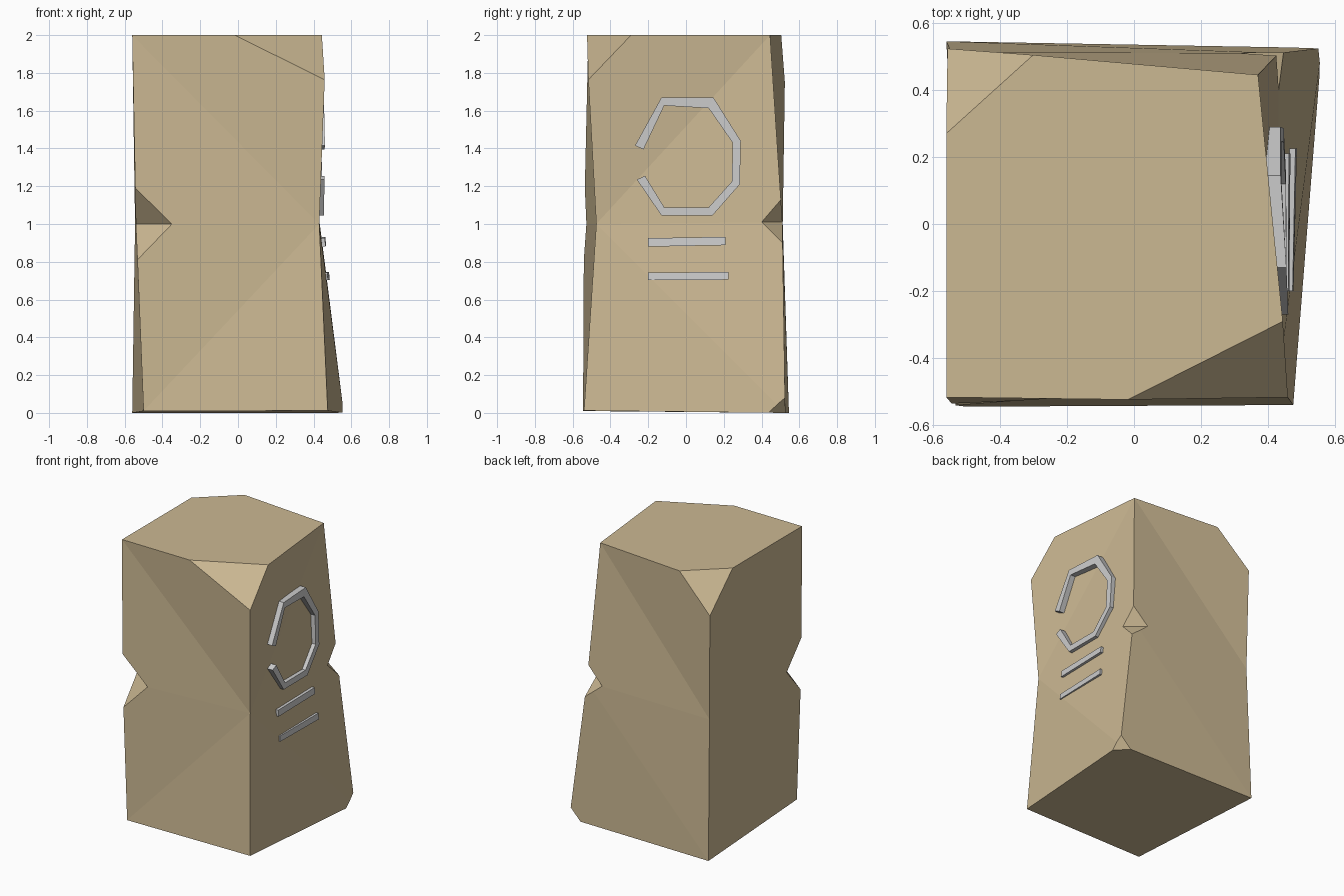
import bpy, bmesh
from mathutils import Vector as V

if "Cube" in bpy.data.objects:
    bpy.data.objects.remove(bpy.data.objects["Cube"])

stone = bpy.data.materials.new("sandstone")
stone.diffuse_color = (0.60, 0.48, 0.29, 1)
stone.use_nodes = True
stone.node_tree.nodes["Principled BSDF"].inputs["Base Color"].default_value = stone.diffuse_color


def add_object(name, bm, mat=None):
    bmesh.ops.recalc_face_normals(bm, faces=bm.faces[:])
    me = bpy.data.meshes.new(name)
    bm.to_mesh(me)
    bm.free()
    ob = bpy.data.objects.new(name, me)
    bpy.context.collection.objects.link(ob)
    if mat:
        me.materials.append(mat)
    return ob


# Pillar: three rough square rings (front left, front right, back right, back left)
rings = [
    [(-.50, -.545, .01), (.475, -.54, .012), (.56, .525, 0), (-.56, .545, 0)],
    [(-.54, -.54, 1), (.43, -.475, 1), (.432, .51, 1.01), (-.545, .512, 1)],
    [(-.56, -.517, 2), (.468, -.53, 2), (.37, .445, 2), (-.56, .527, 2)],
]
bm = bmesh.new()
vs = [[bm.verts.new(p) for p in r] for r in rings]
bm.faces.new(vs[0][::-1])
bm.faces.new(vs[2])
for a, b in zip(vs, vs[1:]):
    for i in range(4):
        j = (i + 1) % 4
        bm.faces.new((a[i], a[j], b[j], b[i]))
bmesh.ops.triangulate(bm, faces=bm.faces[:])


# Chipped corners: slice by a plane through three points and cap
def chip(bm, p, q, r):
    p, q, r = V(p), V(q), V(r)
    n = (q - p).cross(r - p).normalized()
    if n.dot(p - V((0, 0, 1))) < 0:
        n = -n
    geom = bm.verts[:] + bm.edges[:] + bm.faces[:]
    bmesh.ops.bisect_plane(bm, geom=geom, dist=1e-5, plane_co=p, plane_no=n,
                           clear_outer=True)
    bmesh.ops.holes_fill(bm, edges=[e for e in bm.edges if e.is_boundary], sides=0)


chip(bm, (-.02, -.525, 2), (.445, -.29, 2), (.46, -.52, 1.76))
chip(bm, (-.56, .27, 2), (-.30, .505, 2), (-.557, .524, 1.75))
chip(bm, (.555, .44, .005), (.47, .527, 0), (.55, .524, .08))
pillar = add_object("stone_pillar", bm, stone)


# Notches broken out of two upright edges: wedge cutter with its crease on line a-b
def notch(upper, lower, a, b):
    u, l, a, b = V(upper), V(lower), V(a), V(b)
    mid = (a + b) / 2
    pts = (u * 2 - mid, l * 2 - mid, a + (a - b) * .5, b + (b - a) * .5)
    bm = bmesh.new()
    v = [bm.verts.new(p) for p in pts]
    for f in ((0, 1, 2), (0, 1, 3), (0, 2, 3), (1, 2, 3)):
        bm.faces.new([v[i] for i in f])
    cutter = add_object("notch_cutter", bm, stone)
    cutter.hide_render = True
    mod = pillar.modifiers.new("notch", 'BOOLEAN')
    mod.operation = 'DIFFERENCE'
    mod.solver = 'EXACT'
    mod.object = cutter
    bpy.context.view_layer.objects.active = pillar
    bpy.ops.object.modifier_apply(modifier=mod.name)
    bpy.data.objects.remove(cutter)


notch((-.543, -.536, 1.19), (-.533, -.541, .81), (-.35, -.527, 1), (-.541, -.37, 1))
notch((.425, .503, 1.13), (.445, .512, .90), (.31, .51, 1.01), (.432, .40, 1.01))


# Right side surface position, used to seat the raised pieces
def side_x(y, z):
    t = (y + .53) / 1.05
    mid = .431
    end = .468 - .098 * t if z > 1 else .475 + .085 * t
    return mid + (end - mid) * abs(z - 1)


# Raised strip between two matching rows of (y, z) points
def strip(name, outer, inner):
    bm = bmesh.new()
    rows = [[bm.verts.new((side_x(*o) + d, *o)) for o in row[:]]
            for row in (outer, inner) for d in (.024, -.02)]
    loop = [rows[0], rows[2], rows[3], rows[1]]
    for k in range(4):
        a, b = loop[k], loop[(k + 1) % 4]
        for i in range(len(a) - 1):
            bm.faces.new((a[i], a[i + 1], b[i + 1], b[i]))
    for end in (0, -1):
        bm.faces.new([r[end] for r in loop])
    return add_object(name, bm)


strip("raised_open_ring",
      [(-.27, 1.415), (-.13, 1.67), (.145, 1.67), (.29, 1.44), (.285, 1.21),
       (.14, 1.045), (-.13, 1.045), (-.26, 1.235)],
      [(-.225, 1.395), (-.115, 1.627), (.12, 1.613), (.247, 1.43), (.243, 1.225),
       (.12, 1.088), (-.115, 1.088), (-.217, 1.255)])
strip("raised_upper_bar", [(-.2, .925), (.21, .932)], [(-.2, .88), (.21, .888)])
strip("raised_lower_bar", [(-.2, .742), (.225, .747)], [(-.2, .703), (.225, .705)])
